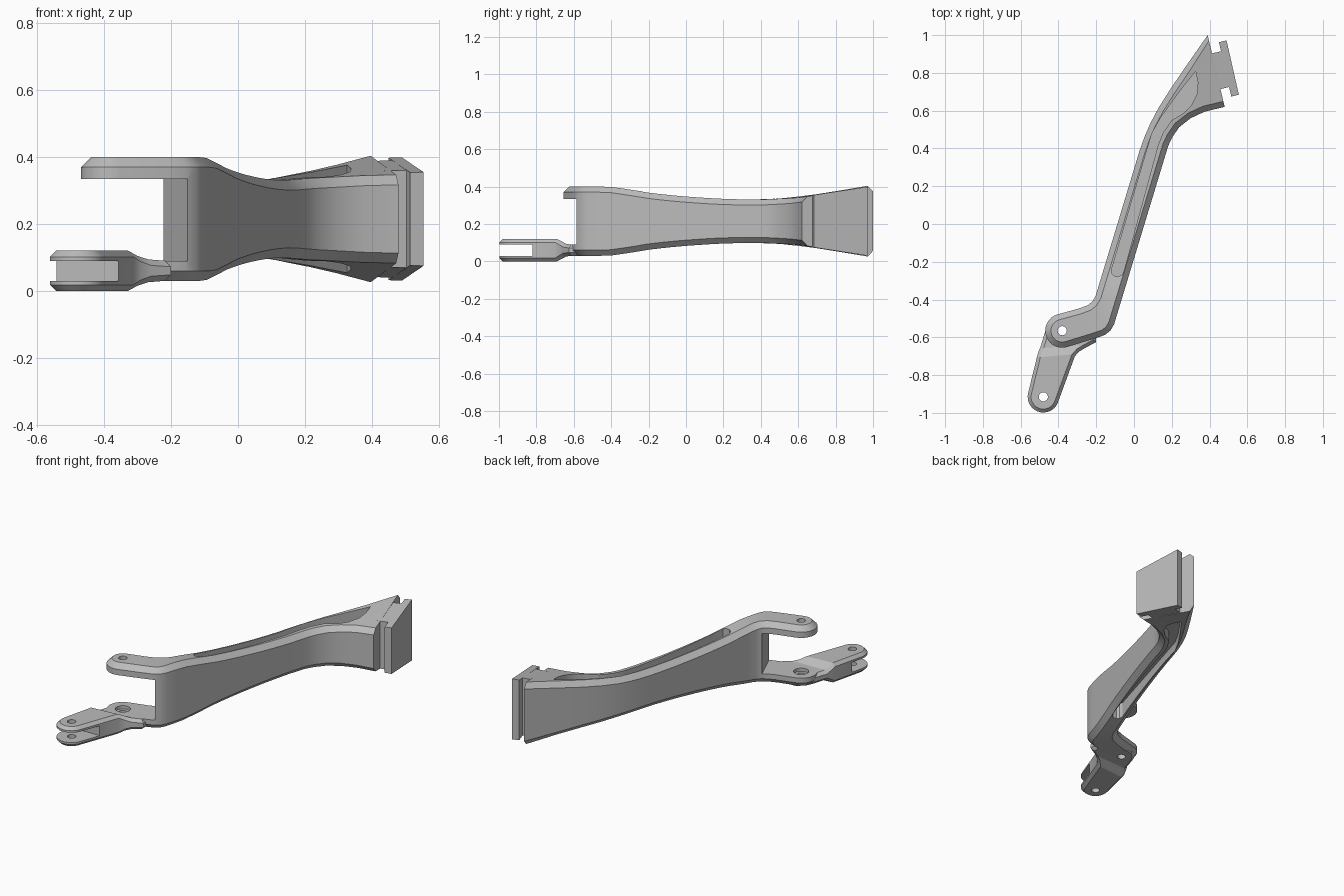
import bpy, bmesh, math
from mathutils import Vector

cube = bpy.data.objects.get("Cube")
if cube:
    bpy.data.objects.remove(cube)

grey = bpy.data.materials.new("plain grey")
grey.use_nodes = True
colour = (0.5, 0.5, 0.5, 1)
grey.diffuse_color = colour
grey.node_tree.nodes["Principled BSDF"].inputs["Base Color"].default_value = colour


def interp(knots, y):
    """Piecewise linear height along y."""
    if y <= knots[0][0]:
        return knots[0][1]
    for (a, za), (b, zb) in zip(knots, knots[1:]):
        if y <= b:
            return za + (zb - za) * (y - a) / (b - a)
    return knots[-1][1]


def arc_pairs(cx, cy, r, heading):
    """Left/right points of a rounded end, starting at its tip."""
    def at(a):
        return (cx + r * math.cos(math.radians(a)), cy + r * math.sin(math.radians(a)))
    return [(at(heading - a), at(heading + a)) for a in range(6, 91, 12)]


def subdivide(start, end, n):
    return [tuple(tuple(Vector(s).lerp(Vector(e), i / n)) for s, e in zip(start, end))
            for i in range(n + 1)]


def inset(points, c):
    out = []
    for i, p in enumerate(points):
        a = (p - points[i - 1]).normalized()
        b = (points[(i + 1) % len(points)] - p).normalized()
        n = Vector((a.y + b.y, -a.x - b.x)).normalized()
        out.append(p + n * c / max(0.5, n.dot(Vector((a.y, -a.x)))))
    return out


def strip_solid(name, pairs, top, bottom, c=0.0):
    """Solid from left/right edge points, with chamfered rims."""
    n = len(pairs)
    outer = [Vector(l) for l, r in pairs] + [Vector(r) for l, r in reversed(pairs)]
    inner = inset(outer, c)
    across = (outer[n] - outer[n - 1]).normalized() * c
    inner[n - 1], inner[n] = outer[n - 1] + across, outer[n] - across
    bm = bmesh.new()
    rings = []
    for ring, height, shift in ((inner, bottom, 0), (outer, bottom, c),
                                (outer, top, -c), (inner, top, 0)):
        rings.append([bm.verts.new((p.x, p.y, height(o.y) + shift))
                      for p, o in zip(ring, outer)])
    m = 2 * n
    for lo, hi in zip(rings, rings[1:]):
        if c == 0 and lo is not rings[1]:
            continue
        for i in range(m):
            j = (i + 1) % m
            bm.faces.new((lo[i], lo[j], hi[j], hi[i]))
    caps = (rings[1], rings[2]) if c == 0 else (rings[0], rings[3])
    for ring in caps:
        for i in range(n - 1):
            bm.faces.new((ring[i], ring[i + 1], ring[m - 2 - i], ring[m - 1 - i]))
    bmesh.ops.delete(bm, geom=[v for v in bm.verts if not v.link_faces], context='VERTS')
    bmesh.ops.recalc_face_normals(bm, faces=bm.faces)
    mesh = bpy.data.meshes.new(name)
    bm.to_mesh(mesh)
    bm.free()
    mesh.materials.append(grey)
    ob = bpy.data.objects.new(name, mesh)
    bpy.context.collection.objects.link(ob)
    return ob


def block(name, pairs, z0, z1):
    return strip_solid(name, pairs, lambda y: z1, lambda y: z0)


def drill(x, y, r, z0, z1):
    bpy.ops.mesh.primitive_cylinder_add(vertices=32, radius=r, depth=z1 - z0,
                                        location=(x, y, (z0 + z1) / 2))
    return bpy.context.object


def cut(ob, cutters):
    for cutter in cutters:
        cutter.hide_render = True
        mod = ob.modifiers.new("cut", 'BOOLEAN')
        mod.operation, mod.solver, mod.object = 'DIFFERENCE', 'EXACT', cutter
    bpy.context.view_layer.update()
    mesh = bpy.data.meshes.new_from_object(
        ob.evaluated_get(bpy.context.evaluated_depsgraph_get()))
    ob.modifiers.clear()
    ob.data = mesh
    mesh.materials.clear()
    mesh.materials.append(grey)
    for poly in mesh.polygons:
        poly.material_index = 0
    for cutter in cutters:
        bpy.data.objects.remove(cutter)


# Shared heights: waisted top, mirrored for the underside
WAIST = [(-0.42, 0.40), (-0.3, 0.383), (-0.2, 0.366), (-0.1, 0.355), (0, 0.346), (0.15, 0.336),
         (0.3, 0.331), (0.42, 0.332), (0.55, 0.339), (0.7, 0.357), (1, 0.404)]


def beam_top(y):
    return interp(WAIST, y)


def beam_bottom(y):
    return 0.43 - beam_top(y)


PIVOT, TIP = (-0.38, -0.565), (-0.48, -0.915)

# Main beam with the pivot tab at its front end
beam_pairs = arc_pairs(*PIVOT, 0.09, 196)
beam_pairs += [((-0.29, -0.447), (-0.21, -0.607)), ((-0.245, -0.43), (-0.155, -0.588)),
               ((-0.22, -0.41), (-0.125, -0.565))]
beam_pairs += subdivide(((-0.203, -0.38), (-0.105, -0.53)), ((0.03, 0.39), (0.168, 0.37)), 14)
beam_pairs += [((0.055, 0.46), (0.182, 0.415)), ((0.085, 0.53), (0.203, 0.46)),
               ((0.13, 0.615), (0.24, 0.513)), ((0.19, 0.71), (0.3, 0.56)),
               ((0.27, 0.828), (0.375, 0.595)), ((0.39, 1.0), (0.48, 0.62))]
beam = strip_solid("main_beam", beam_pairs, beam_top, beam_bottom, 0.03)

# Gap between the tabs, weight saving pockets above and below, pivot holes
pocket = [((-0.1, -0.277), (-0.078, -0.277)), ((-0.115, -0.265), (-0.062, -0.267)),
          ((-0.12, -0.245), (-0.053, -0.245)), ((0.095, 0.48), (0.128, 0.42)),
          ((0.14, 0.56), (0.155, 0.485)), ((0.2, 0.645), (0.2, 0.55)),
          ((0.24, 0.7), (0.26, 0.585)), ((0.28, 0.75), (0.305, 0.63)),
          ((0.305, 0.782), (0.335, 0.69)), ((0.326, 0.808), (0.338, 0.75))]
gap = [((-0.7, -0.3), (-0.7, -0.8)), ((-0.27, -0.3), (-0.06, -0.8))]
cut(beam, [block("gap_cutter", gap, 0.09, 0.335),
           block("upper_pocket_cutter", pocket, 0.28, 0.6),
           block("lower_pocket_cutter", pocket, -0.2, 0.15),
           drill(*PIVOT, 0.024, -0.1, 0.6),
           drill(*PIVOT, 0.042, 0.07, 0.2)])

# Forked arm stepping out from the lower tab
fork_pairs = arc_pairs(*TIP, 0.083, 254)
fork_pairs += [((-0.513, -0.7), (-0.313, -0.7)), ((-0.505, -0.675), (-0.29, -0.675)),
               ((-0.495, -0.65), (-0.26, -0.657)), ((-0.472, -0.575), (-0.2, -0.625)),
               ((-0.45, -0.525), (-0.2, -0.56)), ((-0.41, -0.495), (-0.24, -0.5))]
STEP = [(-0.7, 0.12), (-0.65, 0.09)]
fork = strip_solid("fork_arm", fork_pairs, lambda y: interp(STEP, y),
                   lambda y: 0.12 - interp(STEP, y), 0.018)
slot = [((-0.8, -1.2), (-0.1, -1.2)), ((-0.8, -0.82), (-0.1, -0.82))]
cut(fork, [block("slot_cutter", slot, 0.03, 0.09),
           drill(*TIP, 0.024, -0.1, 0.3),
           drill(*PIVOT, 0.024, -0.1, 0.3),
           drill(*PIVOT, 0.042, 0.07, 0.2)])

# T-shaped mounting rail at the back end
neck = strip_solid("rail_neck", [((0.40, 0.90), (0.44, 0.71)), ((0.47, 0.917), (0.51, 0.727))],
                   beam_top, beam_bottom)
head = strip_solid("rail_head", [((0.45, 0.962), (0.515, 0.675)), ((0.49, 0.972), (0.555, 0.685))],
                   beam_top, beam_bottom)

# Smooth the curved walls, keep the edges crisp
for ob in (beam, fork, neck, head):
    bpy.ops.object.select_all(action='DESELECT')
    ob.select_set(True)
    bpy.context.view_layer.objects.active = ob
    bpy.ops.object.shade_smooth_by_angle(angle=math.radians(25))
